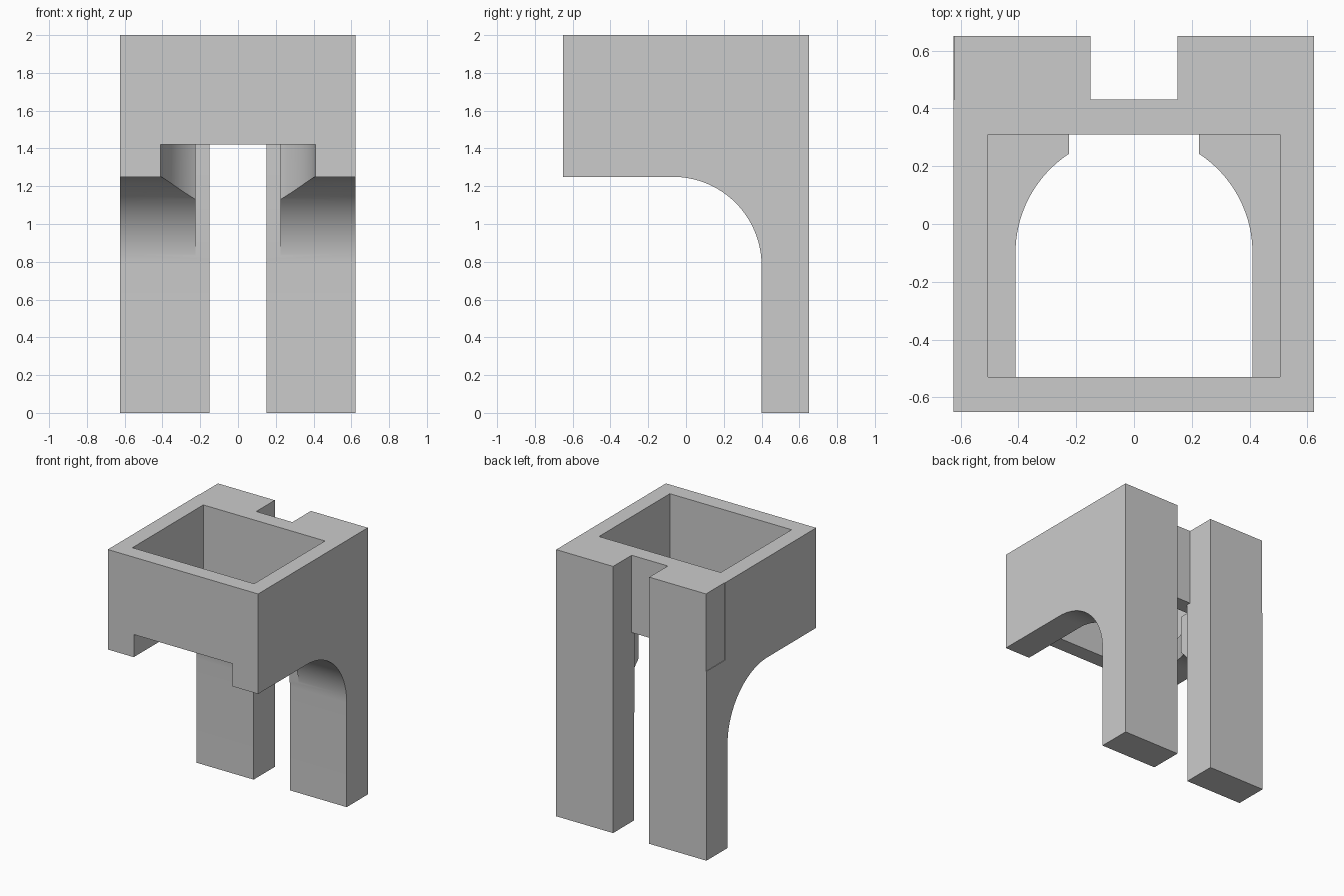
import bpy
import bmesh
from math import sin, cos, pi, asin
from mathutils import Vector

cube = bpy.data.objects.get("Cube")
if cube:
    bpy.data.objects.remove(cube, do_unlink=True)

grey = bpy.data.materials.new("plain_grey")
grey.use_nodes = True
colour = (0.6, 0.6, 0.6, 1)
grey.diffuse_color = colour
grey.node_tree.nodes["Principled BSDF"].inputs["Base Color"].default_value = colour


def arc(cx, cy, r, start, end, steps=24):
    """Points along a circular arc."""
    return [(cx + r * cos(start + (end - start) * i / steps),
             cy + r * sin(start + (end - start) * i / steps)) for i in range(steps + 1)]


def prism(name, outline, low, high, axis):
    """Extrude a 2D outline along x (outline in y, z) or z (outline in x, y)."""
    bm = bmesh.new()
    place = (lambda a, b: (low, a, b)) if axis == "x" else (lambda a, b: (a, b, low))
    face = bm.faces.new([bm.verts.new(place(a, b)) for a, b in outline])
    out = bmesh.ops.extrude_face_region(bm, geom=[face])
    shift = Vector((high - low, 0, 0) if axis == "x" else (0, 0, high - low))
    bmesh.ops.translate(bm, vec=shift,
                        verts=[v for v in out["geom"] if isinstance(v, bmesh.types.BMVert)])
    bmesh.ops.recalc_face_normals(bm, faces=bm.faces)
    mesh = bpy.data.meshes.new(name)
    bm.to_mesh(mesh)
    bm.free()
    mesh.materials.append(grey)
    obj = bpy.data.objects.new(name, mesh)
    bpy.context.collection.objects.link(obj)
    return obj


def rectangle(x0, x1, y0, y1):
    return [(x0, y0), (x1, y0), (x1, y1), (x0, y1)]


def cut(target, cutter):
    """Subtract a cutter, apply the result and remove the cutter."""
    bpy.context.view_layer.objects.active = target
    mod = target.modifiers.new("cut", "BOOLEAN")
    mod.operation = "DIFFERENCE"
    mod.solver = "EXACT"
    mod.object = cutter
    bpy.ops.object.modifier_apply(modifier=mod.name)
    bpy.data.objects.remove(cutter, do_unlink=True)


CEILING = 1.42
BACK_WALL = 0.43

# Body: side profile with the arched underside leading into the legs
side = [(0.65, 0), (0.65, 2), (-0.65, 2), (-0.65, 1.25)]
side += arc(-0.07, 0.78, 0.47, pi / 2, 0) + [(0.4, 0)]
body = prism("bracket_body", side, -0.625, 0.622, "x")

# Channel beneath the ceiling: wide in front, rounded in, then the gap between legs
half = [(0.41, -0.8)] + arc(0, -0.10, 0.41, 0, pi / 2 - asin(0.225 / 0.41))
half += [(0.225, 0.397), (0.15, 0.397), (0.15, 0.8)]
outline = half + [(-x, y) for x, y in reversed(half)]
cut(body, prism("channel_cutter", outline, -0.1, CEILING, "z"))

# Slot up the back
cut(body, prism("slot_cutter", rectangle(-0.15, 0.15, BACK_WALL, 0.8), 1.2, 2.1, "z"))

# Square pocket in the top
cut(body, prism("pocket_cutter", rectangle(-0.505, 0.505, -0.53, 0.31), CEILING, 2.1, "z"))

# Slight step on the upper rear of one side
cut(body, prism("step_cutter", rectangle(-0.7, -0.621, BACK_WALL, 0.8), CEILING, 2.1, "z"))

bpy.ops.object.select_all(action="DESELECT")
body.select_set(True)
bpy.context.view_layer.objects.active = body
bpy.ops.object.shade_smooth_by_angle(angle=pi / 6)
